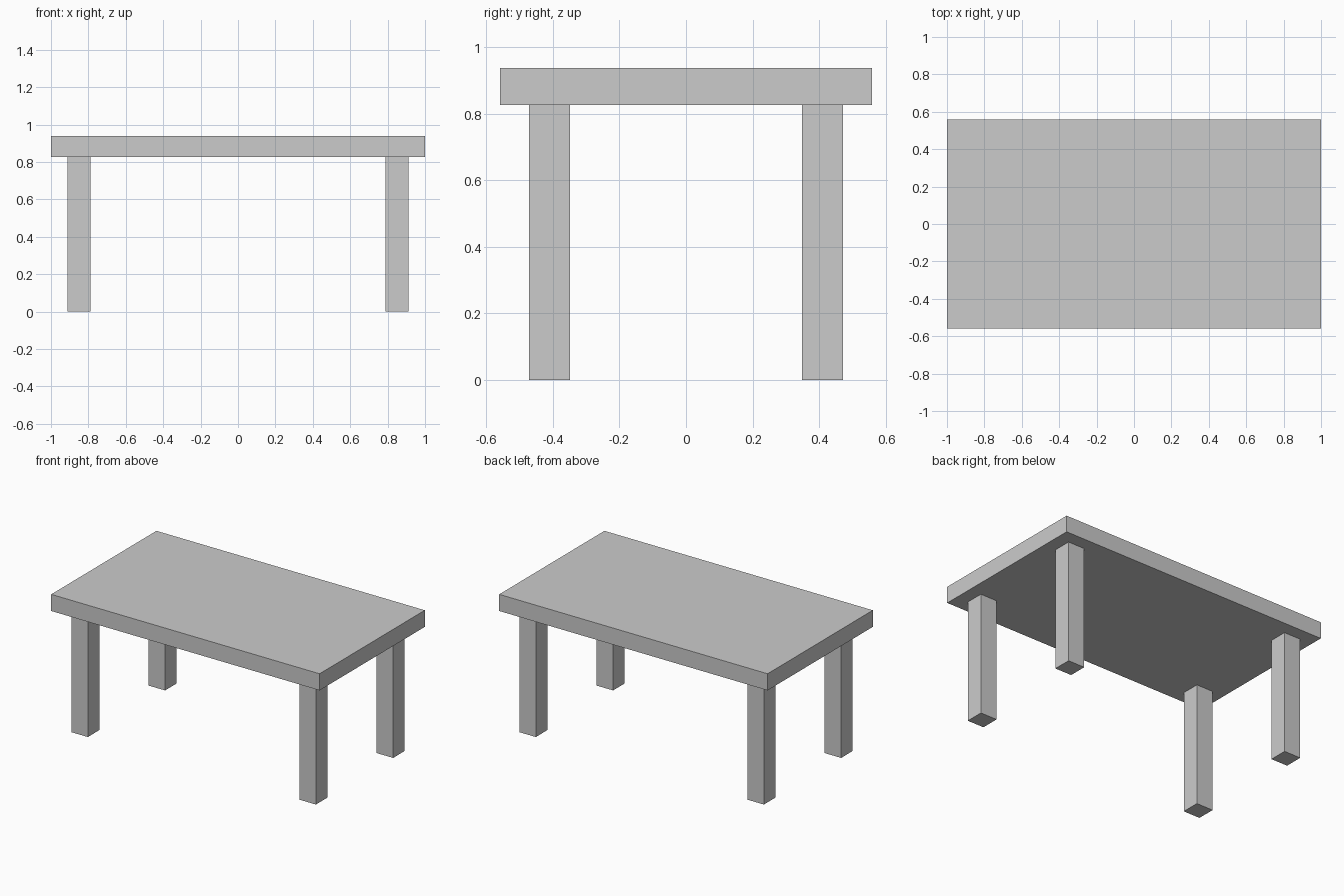
import bpy

if "Cube" in bpy.data.objects:
    bpy.data.objects.remove(bpy.data.objects["Cube"])


def box(name, lo, hi):
    """Axis-aligned box between two corners."""
    bpy.ops.mesh.primitive_cube_add(size=1, location=[(a + b) / 2 for a, b in zip(lo, hi)])
    obj = bpy.context.object
    obj.name = name
    obj.scale = [b - a for a, b in zip(lo, hi)]
    bpy.ops.object.transform_apply(location=False, rotation=False, scale=True)
    return obj


TOP_Z, UNDER_Z = 0.938, 0.826
LEG = 0.123              # square leg thickness
LEG_X, LEG_Y = 0.85, 0.411  # leg centres

# Tabletop slab
box("tabletop", (-1, -0.56, UNDER_Z), (1, 0.56, TOP_Z))

# Four square legs, inset from the corners
for side, sx in (("left", -1), ("right", 1)):
    for end, sy in (("front", -1), ("back", 1)):
        x, y, h = sx * LEG_X, sy * LEG_Y, LEG / 2
        box(f"{end}_{side}_leg", (x - h, y - h, 0), (x + h, y + h, UNDER_Z))
